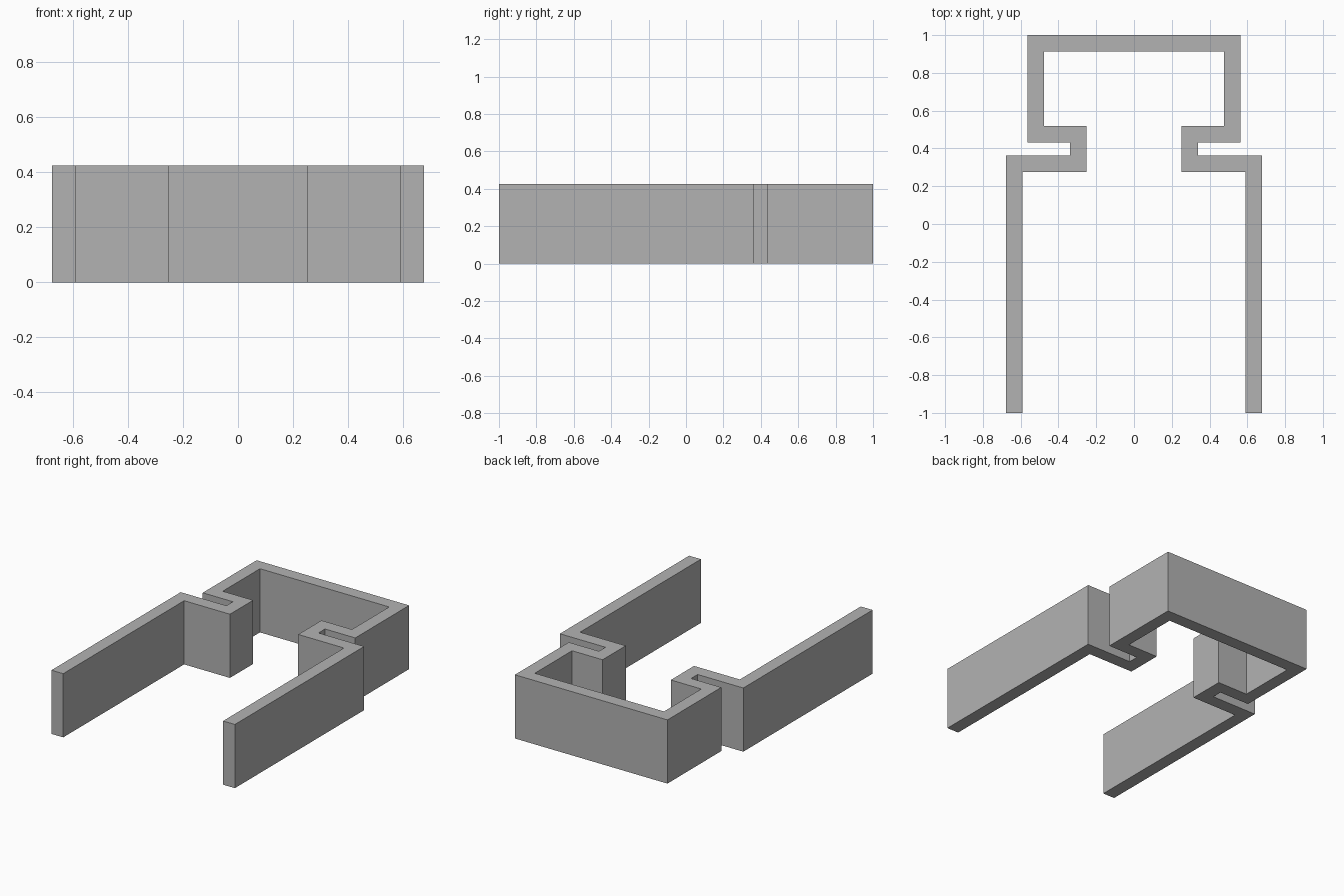
import bpy
import bmesh

if "Cube" in bpy.data.objects:
    bpy.data.objects.remove(bpy.data.objects["Cube"])

HEIGHT = 0.425

grey = bpy.data.materials.new("wall grey")
grey.diffuse_color = (0.45, 0.45, 0.45, 1)
grey.use_nodes = True
grey.node_tree.nodes["Principled BSDF"].inputs["Base Color"].default_value = grey.diffuse_color

# Right half of the wall outline: outer side from the back, then the inner side back up
outer = [(0.563, 1.0), (0.563, 0.432), (0.34, 0.432), (0.34, 0.363),
         (0.677, 0.363), (0.677, -1.0)]
inner = [(0.59, -1.0), (0.59, 0.275), (0.252, 0.275), (0.252, 0.52),
         (0.477, 0.52), (0.477, 0.913)]
half = outer + inner
outline = half + [(-x, y) for x, y in reversed(half)]

# Extrude the folded wall upwards
bm = bmesh.new()
base = bm.faces.new([bm.verts.new((x, y, 0)) for x, y in outline])
top = bmesh.ops.extrude_face_region(bm, geom=[base], use_keep_orig=True)["geom"]
bmesh.ops.translate(bm, vec=(0, 0, HEIGHT),
                    verts=[g for g in top if isinstance(g, bmesh.types.BMVert)])
bmesh.ops.recalc_face_normals(bm, faces=bm.faces)

mesh = bpy.data.meshes.new("folded_wall")
bm.to_mesh(mesh)
bm.free()
mesh.materials.append(grey)
wall = bpy.data.objects.new("folded_wall", mesh)
bpy.context.collection.objects.link(wall)
